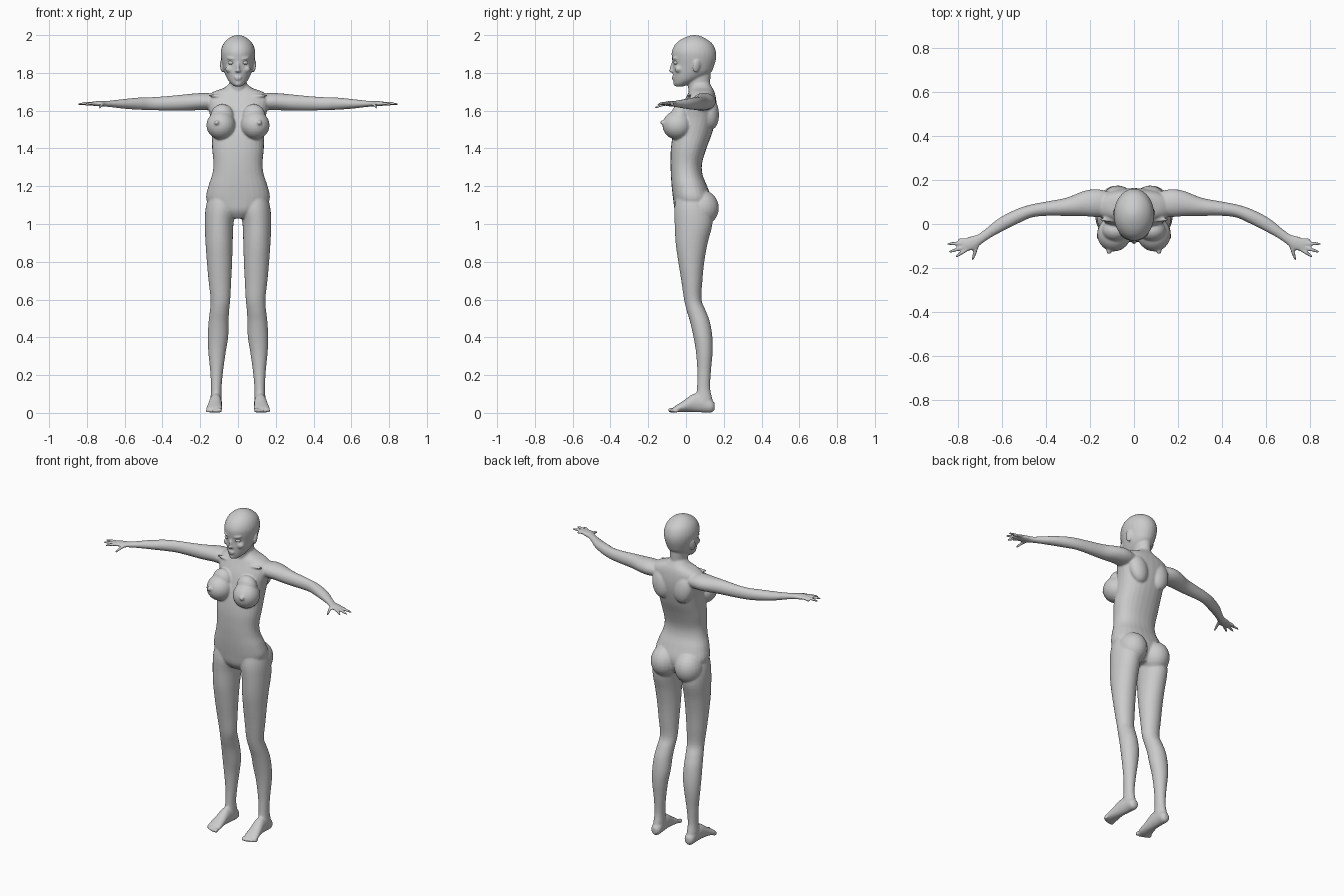
import bpy, bmesh, math
from mathutils import Vector, Matrix

bm = bmesh.new()
Z = Vector((0, 0, 1))


def smooth_path(rows, n=4):
    """Catmull-Rom interpolation of rows of numbers."""
    out = []
    for i in range(len(rows) - 1):
        p = [rows[max(0, min(len(rows) - 1, i + k))] for k in (-1, 0, 1, 2)]
        for s in range(n):
            t = s / n
            out.append([0.5 * (2 * b + (c - a) * t + (2 * a - 5 * b + 4 * c - d) * t * t
                               + (3 * b - a - 3 * c + d) * t ** 3) for a, b, c, d in zip(*p)])
    return out + [list(rows[-1])]


def skin(rings, sides=(1, -1), power=1.0, seg=28):
    """Closed skin over rings of (centre, u axis, v axis), repeated per mirror side."""
    def sp(a):
        return math.copysign(abs(a) ** power, a)
    for sx in sides:
        loops = []
        for c, u, v in rings:
            loop = []
            for k in range(seg):
                a = 2 * math.pi * k / seg
                p = c + u * sp(math.cos(a)) + v * sp(math.sin(a))
                loop.append(bm.verts.new((p.x * sx, p.y, p.z)))
            loops.append(loop)
        faces = [bm.faces.new(loops[0]), bm.faces.new(loops[-1])]
        for a, b in zip(loops, loops[1:]):
            for k in range(seg):
                j = (k + 1) % seg
                faces.append(bm.faces.new((a[k], a[j], b[j], b[k])))
        bmesh.ops.recalc_face_normals(bm, faces=faces)


def column(rows, **kw):
    """Upright part: rows of z, x centre, x radius, front y, back y."""
    skin([(Vector((x, (f + b) / 2, z)), Vector((r, 0, 0)), Vector((0, (b - f) / 2, 0)))
          for z, x, r, f, b in smooth_path(rows)], **kw)


def limb(rows, **kw):
    """Level part: rows of x, y, z, half width, half height."""
    pts = smooth_path(rows)
    rings = []
    for i, (x, y, z, w, h) in enumerate(pts):
        a, b = pts[max(0, i - 1)], pts[min(len(pts) - 1, i + 1)]
        t = Vector((b[0] - a[0], b[1] - a[1], 0)).normalized()
        rings.append((Vector((x, y, z)), t.cross(Z) * w, Z * h))
    skin(rings, **kw)


def blob(loc, size, sides=(1, -1), rot=(0, 0, 0)):
    """Ellipsoid, mirrored in x."""
    for s in sides:
        m = Matrix.Translation((loc[0] * s, loc[1], loc[2]))
        for axis, a in zip("XYZ", (rot[0], rot[1] * s, rot[2] * s)):
            m = m @ Matrix.Rotation(a, 4, axis)
        bmesh.ops.create_uvsphere(bm, u_segments=24, v_segments=14, radius=1,
                                  matrix=m @ Matrix.Diagonal((*size, 1)))


# Torso
column([(1.745, 0, .045, .03, .125), (1.72, 0, .075, .025, .14), (1.70, 0, .13, .015, .15),
        (1.67, 0, .168, 0, .158), (1.62, 0, .16, -.025, .163), (1.56, 0, .145, -.045, .158),
        (1.48, 0, .138, -.068, .138), (1.40, 0, .137, -.08, .108), (1.32, 0, .13, -.082, .085),
        (1.26, 0, .137, -.08, .088), (1.20, 0, .157, -.076, .112), (1.13, 0, .168, -.068, .135),
        (1.07, 0, .125, -.058, .125), (1.03, 0, .05, -.03, .10)], sides=(1,), power=.88)
# Shoulder blades, chest and buttocks
blob((.075, .128, 1.59), (.06, .046, .09), rot=(.1, .15, 0))
blob((.09, -.045, 1.523), (.077, .08, .076), rot=(0, 0, .2))
blob((.083, -.03, 1.57), (.062, .05, .065))
blob((.113, -.123, 1.537), (.013, .014, .013))
blob((.082, .082, 1.085), (.083, .092, .095))
blob((.085, .02, 1.675), (.075, .012, .009), rot=(0, -.08, 0))
# Neck
column([(1.64, 0, .06, .03, .13), (1.69, 0, .048, .018, .128), (1.74, 0, .046, .008, .128),
        (1.79, 0, .048, .005, .13)], sides=(1,))
# Head
column([(1.728, 0, .018, -.054, -.015), (1.742, 0, .036, -.063, .02), (1.765, 0, .055, -.067, .075),
        (1.80, 0, .071, -.070, .13), (1.84, 0, .082, -.070, .15), (1.88, 0, .090, -.075, .160),
        (1.915, 0, .091, -.075, .158), (1.95, 0, .080, -.058, .143), (1.975, 0, .06, -.03, .115),
        (1.992, 0, .034, .005, .083), (2.0, 0, .008, .035, .055)], sides=(1,))
# Nose, brows, cheeks, lips, chin and ears
blob((0, -.073, 1.832), (.008, .012, .032), (1,), (-.28, 0, 0))
blob((0, -.082, 1.812), (.010, .011, .008), (1,))
blob((.010, -.074, 1.809), (.007, .008, .006))
blob((.036, -.058, 1.876), (.026, .013, .006), rot=(0, -.1, .4))
blob((.045, -.038, 1.82), (.022, .022, .02))
blob((0, -.066, 1.777), (.021, .010, .005), (1,))
blob((0, -.065, 1.768), (.018, .010, .006), (1,))
blob((0, -.053, 1.742), (.018, .014, .013), (1,))
blob((.086, .055, 1.835), (.007, .02, .034), rot=(-.2, .1, .35))
# Arms and palms
limb([(.11, .09, 1.645, .055, .04), (.17, .095, 1.648, .063, .046), (.22, .092, 1.647, .058, .045),
      (.30, .078, 1.642, .042, .042), (.40, .069, 1.638, .032, .037), (.47, .058, 1.637, .029, .034),
      (.53, .035, 1.637, .031, .032), (.60, -.001, 1.636, .030, .026), (.66, -.041, 1.636, .023, .019),
      (.70, -.068, 1.636, .023, .015), (.735, -.086, 1.637, .031, .014), (.77, -.098, 1.637, .028, .011)])
# Fingers and thumbs: base x, y, tip x, y, z drop
for bx, by, tx, ty, dz in [(.755, -.074, .803, -.072, .006), (.765, -.088, .848, -.09, .002),
                           (.765, -.102, .841, -.128, .0), (.757, -.114, .810, -.15, .004),
                           (.71, -.09, .734, -.166, .018)]:
    limb([(bx, by, 1.637, .0095, .0095),
          ((bx + tx) / 2, (by + ty) / 2, 1.639 - dz * .5, .0085, .0085),
          (tx + (bx - tx) * .1, ty + (by - ty) * .1, 1.636 - dz, .0065, .0065),
          (tx, ty, 1.635 - dz, .003, .003)], seg=12)
# Legs
column([(1.15, .088, .068, -.05, .11), (1.08, .092, .08, -.062, .135), (1.0, .1, .076, -.06, .14),
        (.90, .1, .072, -.055, .115), (.80, .098, .067, -.041, .097), (.70, .096, .06, -.025, .087),
        (.60, .093, .052, -.010, .082), (.54, .098, .051, .004, .105), (.48, .103, .053, .022, .127),
        (.40, .106, .054, .04, .14), (.32, .111, .046, .053, .141), (.22, .113, .034, .06, .132),
        (.13, .115, .028, .058, .128), (.07, .116, .03, .05, .14), (.03, .116, .028, .06, .142)])
# Feet
limb([(.115, .152, .035, .014, .018), (.115, .135, .036, .029, .034), (.116, .09, .05, .031, .048),
      (.119, .04, .053, .033, .048), (.123, -.01, .036, .038, .031), (.126, -.05, .022, .043, .019),
      (.127, -.07, .015, .038, .012)])
# Toes
for i, (y, r) in enumerate([(-.078, .0135), (-.077, .010), (-.072, .0095), (-.064, .009), (-.055, .0085)]):
    blob((.096 + i * .0168, y, r + .001), (r * .85, .017, r))

# Fuse all parts into one smooth skin
me = bpy.data.meshes.new("body")
bm.to_mesh(me)
bm.free()
body = bpy.data.objects.new("body", me)
bpy.context.collection.objects.link(body)
fuse = body.modifiers.new("fuse", 'REMESH')
fuse.mode = 'VOXEL'
fuse.voxel_size = .0055
fuse.use_smooth_shade = True
relax = body.modifiers.new("relax", 'SMOOTH')
relax.factor = .5
relax.iterations = 5

# Eyes
for side, name in ((1, "left_eye"), (-1, "right_eye")):
    bpy.ops.mesh.primitive_uv_sphere_add(segments=24, ring_count=12, radius=.016,
                                         location=(.035 * side, -.051, 1.854))
    eye = bpy.context.object
    eye.name = name
    eye.scale = (1.15, 1, .7)
    bpy.ops.object.shade_smooth()
